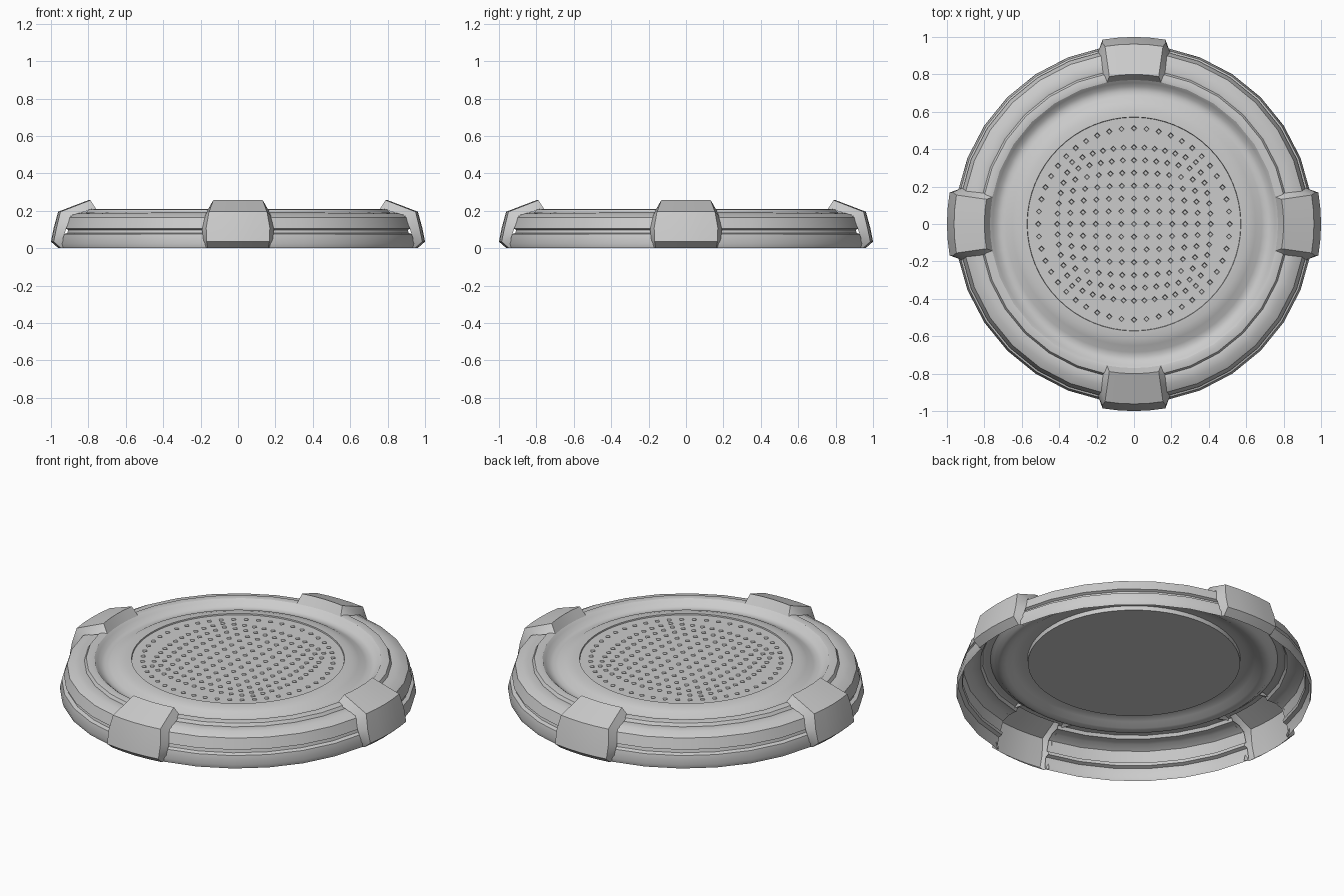
import bpy, bmesh, math
from math import sin, cos, pi, radians, sqrt

if "Cube" in bpy.data.objects:
    bpy.data.objects.remove(bpy.data.objects["Cube"])


def finish(bm, name, angle=35):
    bmesh.ops.recalc_face_normals(bm, faces=bm.faces)
    me = bpy.data.meshes.new(name)
    bm.to_mesh(me)
    bm.free()
    ob = bpy.data.objects.new(name, me)
    bpy.context.collection.objects.link(ob)
    bpy.ops.object.select_all(action='DESELECT')
    ob.select_set(True)
    bpy.context.view_layer.objects.active = ob
    bpy.ops.object.shade_smooth_by_angle(angle=radians(angle))
    return ob


def skin(bm, rows, closed=False):
    """Join rows of points into a sheet of quads."""
    vs = [[bm.verts.new(p) for p in row] for row in rows]
    n = len(vs)
    for i in range(n if closed else n - 1):
        a, b = vs[i], vs[(i + 1) % n]
        for j in range(len(a) - 1):
            bm.faces.new((a[j], b[j], b[j + 1], a[j + 1]))


def lathe(name, profile, start, end, steps):
    bm = bmesh.new()
    full = end - start >= 360
    rows = []
    for i in range(steps if full else steps + 1):
        a = radians(start + (end - start) * i / steps)
        rows.append([(r * cos(a), r * sin(a), z) for r, z in profile])
    skin(bm, rows, full)
    return finish(bm, name)


# Hollow outer rim: four arcs between the clamps, with side and top grooves
rim = [(.95, 0), (.958, .025), (.947, .075), (.926, .082), (.922, .098),
       (.937, .105), (.918, .165), (.88, .186), (.838, .191), (.826, .189),
       (.816, .206), (.79, .211), (.772, .208)]
for k in range(4):
    lathe(f"rim_arc_{k + 1}", rim, 90 * k + 10, 90 * k + 80, 6)

# Dished ring between rim and grille
dish = [(.80, .207), (.772, .208), (.755, .195), (.735, .176), (.71, .171),
        (.685, .176), (.65, .196), (.61, .208), (.572, .210), (.568, .185)]
lathe("dish_ring", dish, 0, 360, 64)

# Four clamps: (radius, height, half width) of crown, then of flared edge
crown = [(.96, 0, .162), (1.0, .035, .168), (.985, .11, .17), (.962, .195, .155),
         (.80, .257, .132), (.768, .203, .145)]
edge = [(.935, 0, .175), (.955, .05, .186), (.94, .1, .192), (.91, .175, .175),
        (.82, .2, .165), (.768, .198, .19)]


def clamp_row(section, s):
    return [(w * s, -sqrt(r * r - (w * s) ** 2), z) for r, z, w in section]


for k in range(4):
    bm = bmesh.new()
    rows = [clamp_row(edge, -1)]
    rows += [clamp_row(crown, s) for s in (-1, -.5, 0, .5, 1)]
    rows.append(clamp_row(edge, 1))
    skin(bm, rows)
    ob = finish(bm, f"clamp_{k + 1}", 40)
    ob.rotation_euler.z = k * pi / 2

# Grille plate
bm = bmesh.new()
bmesh.ops.create_cone(bm, cap_ends=True, segments=64, radius1=.57, radius2=.57, depth=.018)
bmesh.ops.translate(bm, verts=bm.verts, vec=(0, 0, .194))
grille = finish(bm, "grille_plate")

# Dimples: a 13 x 13 grid bulged towards a circle, plus a ring of 48
dots = []
for i in range(-6, 7):
    for j in range(-6, 7):
        u, v = i / 6, j / 6
        dots.append((.41 * u * sqrt(1 - .35 * v * v), .41 * v * sqrt(1 - .35 * u * u)))
dots += [(.512 * cos(2 * pi * i / 48), .512 * sin(2 * pi * i / 48)) for i in range(48)]
bm = bmesh.new()
for x, y in dots:
    new = bmesh.ops.create_cone(bm, cap_ends=True, segments=4, radius1=.011,
                                radius2=.021, depth=.024)["verts"]
    bmesh.ops.translate(bm, verts=new, vec=(x, y, .204))
cutter = finish(bm, "dimple_cutter")
cutter.hide_render = True

mod = grille.modifiers.new("dimples", 'BOOLEAN')
mod.operation = 'DIFFERENCE'
mod.solver = 'EXACT'
mod.object = cutter
bpy.ops.object.select_all(action='DESELECT')
grille.select_set(True)
bpy.context.view_layer.objects.active = grille
bpy.ops.object.modifier_apply(modifier=mod.name)
bpy.data.objects.remove(cutter)
bpy.ops.object.shade_smooth_by_angle(angle=radians(25))
